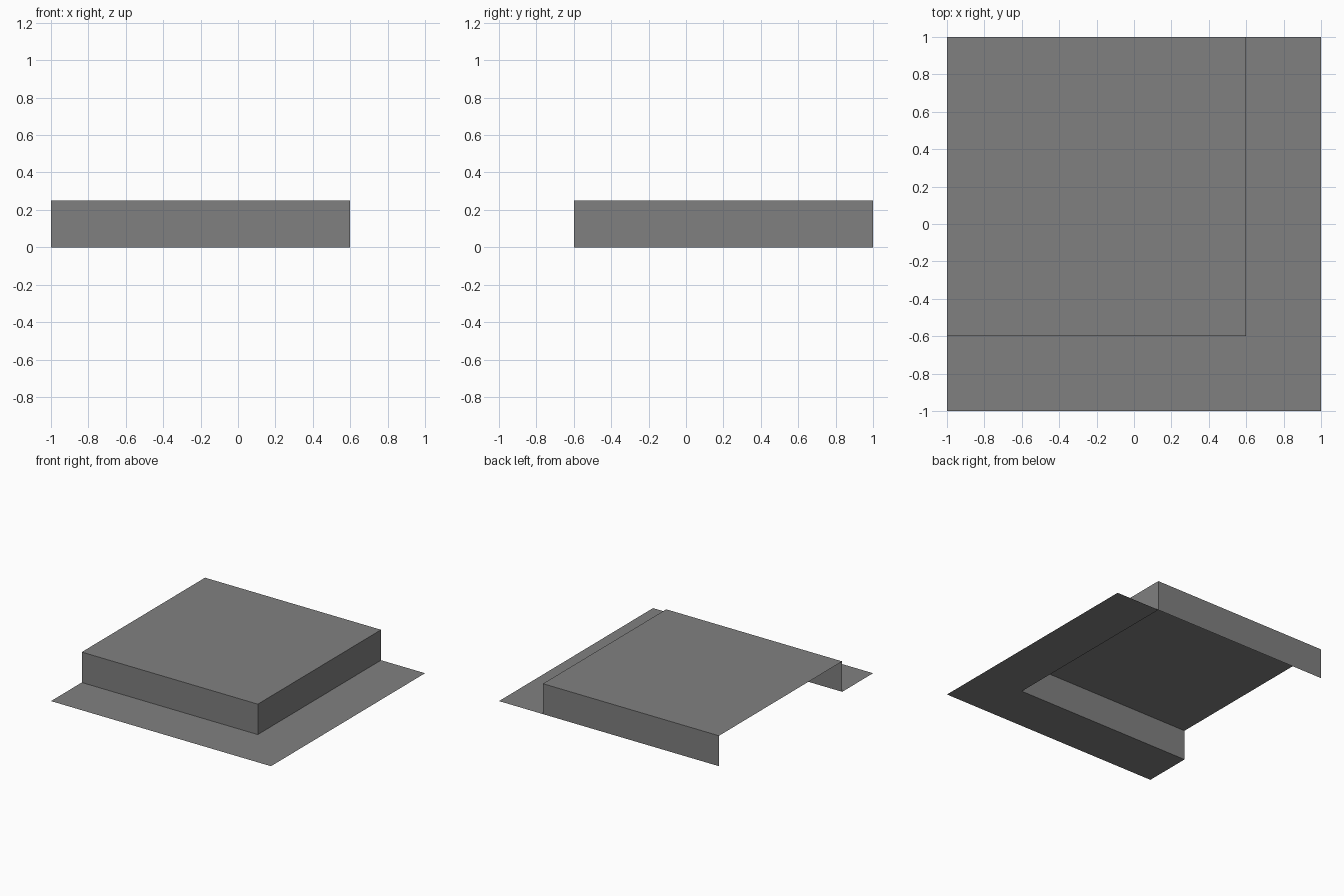
import bpy, bmesh
from mathutils import Matrix

cube = bpy.data.objects.get("Cube")
if cube:
    bpy.data.objects.remove(cube, do_unlink=True)

EDGE, INNER, HEIGHT = 1.0, 0.6, 0.25

# Single grey colour
grey = bpy.data.materials.new("mid_grey")
grey.use_nodes = True
colour = (0.216, 0.216, 0.216, 1)
grey.diffuse_color = colour
shader = next(n for n in grey.node_tree.nodes if n.type == "BSDF_PRINCIPLED")
shader.inputs["Base Color"].default_value = colour


def add_part(name, bm):
    mesh = bpy.data.meshes.new(name)
    bm.to_mesh(mesh)
    bm.free()
    mesh.materials.append(grey)
    part = bpy.data.objects.new(name, mesh)
    bpy.context.collection.objects.link(part)


# Flat L-shaped ledge along the front and one side
bm = bmesh.new()
outline = [(-EDGE, -EDGE), (EDGE, -EDGE), (EDGE, EDGE),
           (INNER, EDGE), (INNER, -INNER), (-EDGE, -INNER)]
bm.faces.new([bm.verts.new((x, y, 0)) for x, y in outline])
add_part("ground_ledge", bm)

# Raised platform: thin-walled box, open underneath and on the -x side
bm = bmesh.new()
width = EDGE + INNER
centre = (EDGE - INNER) / 2
bmesh.ops.create_cube(bm, size=1, matrix=Matrix.Translation((-centre, centre, HEIGHT / 2))
                      @ Matrix.Diagonal((width, width, HEIGHT, 1)))
bm.normal_update()
open_sides = [f for f in bm.faces if f.normal.z < -0.5 or f.normal.x < -0.5]
bmesh.ops.delete(bm, geom=open_sides, context="FACES")
add_part("raised_platform", bm)
